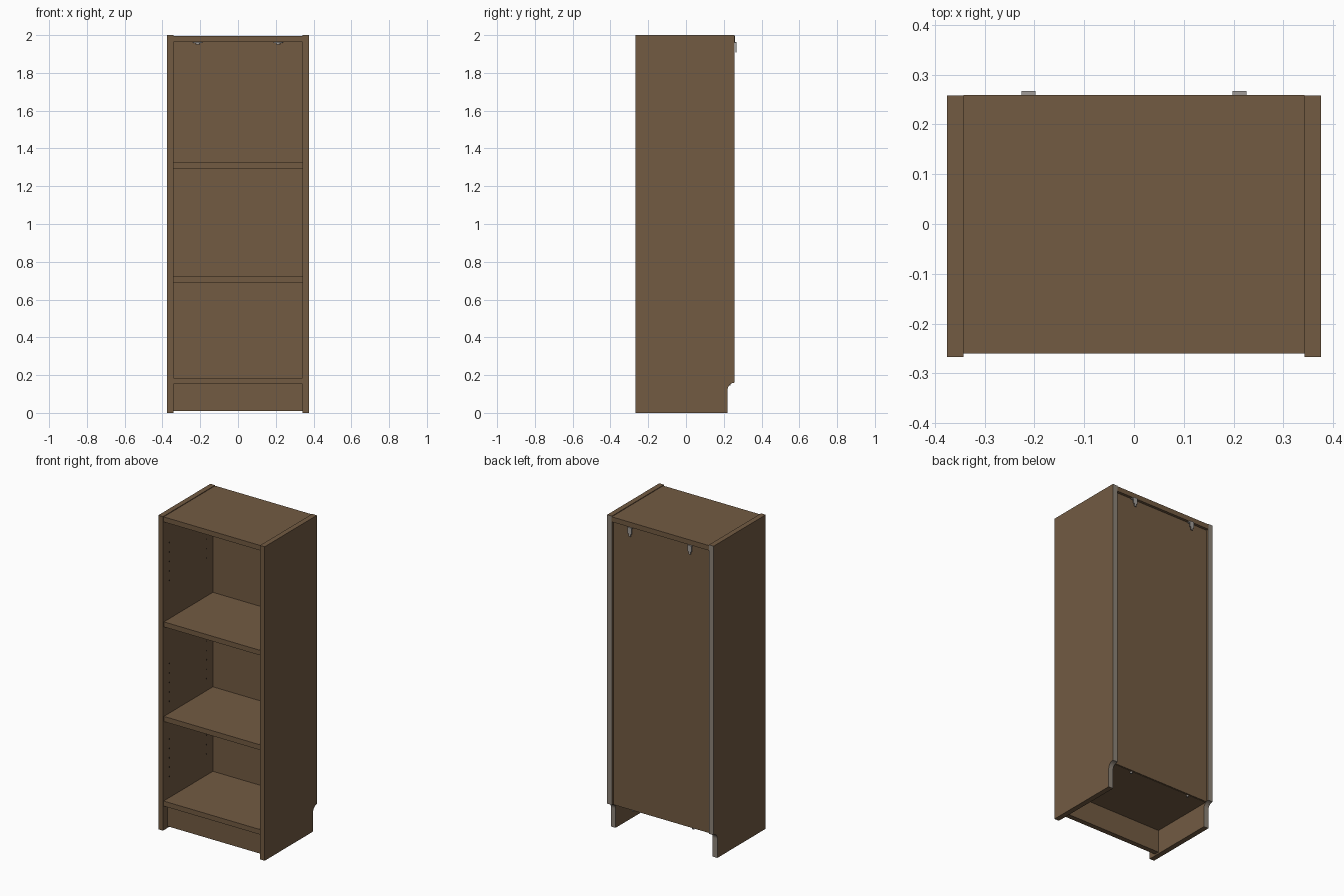
import bpy, bmesh, math
from mathutils import Matrix

cube = bpy.data.objects.get("Cube")
if cube:
    bpy.data.objects.remove(cube, do_unlink=True)


def material(name, rgb):
    m = bpy.data.materials.new(name)
    m.use_nodes = True
    m.diffuse_color = (*rgb, 1)
    m.node_tree.nodes["Principled BSDF"].inputs["Base Color"].default_value = (*rgb, 1)
    return m


BROWN = material("brown wood", (0.17, 0.104, 0.055))
RAW = material("raw board edge", (0.27, 0.23, 0.19))
METAL = material("grey metal", (0.36, 0.34, 0.32))
HOLE = material("dark hole", (0.04, 0.025, 0.015))


def finish(name, bm, *mats):
    bmesh.ops.recalc_face_normals(bm, faces=bm.faces)
    mesh = bpy.data.meshes.new(name)
    bm.to_mesh(mesh)
    bm.free()
    for m in mats:
        mesh.materials.append(m)
    obj = bpy.data.objects.new(name, mesh)
    bpy.context.collection.objects.link(obj)
    return obj


def add_box(bm, x0, x1, y0, y1, z0, z1):
    mat = Matrix.Translation(((x0 + x1) / 2, (y0 + y1) / 2, (z0 + z1) / 2))
    bmesh.ops.create_cube(bm, size=1, matrix=mat @ Matrix.Diagonal((x1 - x0, y1 - y0, z1 - z0, 1)))


def box(name, x0, x1, y0, y1, z0, z1, mat=BROWN):
    bm = bmesh.new()
    add_box(bm, x0, x1, y0, y1, z0, z1)
    return finish(name, bm, mat)


def add_disc(bm, loc, radius, depth, axis, sides=12):
    rot = Matrix.Rotation(math.pi / 2, 4, "Y") if axis == "X" else Matrix()
    bmesh.ops.create_cone(bm, cap_ends=True, segments=sides, radius1=radius, radius2=radius,
                          depth=depth, matrix=Matrix.Translation(loc) @ rot)


INNER, OUTER = 0.342, 0.375
FRONT, BACK = -0.267, 0.258
LEG, ARC_Z, R = 0.22, 0.122, 0.038

# Side panels with a rounded skirting notch and raw rear edges
profile = [(FRONT, 0), (LEG, 0)]
for i in range(9):
    a = math.pi - i * math.pi / 16
    profile.append((BACK + R * math.cos(a), ARC_Z + R * math.sin(a)))
profile += [(BACK, 2), (FRONT, 2)]
for side, label in ((1, "left"), (-1, "right")):
    bm = bmesh.new()
    face = bm.faces.new([bm.verts.new((side * INNER, y, z)) for y, z in profile])
    ext = bmesh.ops.extrude_face_region(bm, geom=[face])
    for v in ext["geom"]:
        if isinstance(v, bmesh.types.BMVert):
            v.co.x = side * OUTER
    bmesh.ops.recalc_face_normals(bm, faces=bm.faces)
    for f in bm.faces:
        if abs(f.normal.x) < 0.5 and f.calc_center_median().y > 0.1:
            f.material_index = 1
    finish(label + "_side_panel", bm, BROWN, RAW)

    # Shelf pin holes on the inner face
    bm = bmesh.new()
    for start, count in ((0.32, 5), (0.8, 5), (1.57, 5)):
        for i in range(count):
            for y in (-0.2, 0.17):
                add_disc(bm, (side * INNER, y, start + i * 0.06), 0.005, 0.002, "X", 8)
    finish(label + "_pin_holes", bm, HOLE)

# Horizontal boards, plinth and back
box("top_board", -INNER, INNER, -0.26, 0.259, 1.964, 1.996)
box("upper_shelf", -INNER, INNER, -0.257, 0.236, 1.294, 1.326)
box("lower_shelf", -INNER, INNER, -0.257, 0.236, 0.691, 0.724)
box("bottom_shelf", -INNER, INNER, -0.26, 0.236, 0.154, 0.186)
box("plinth", -INNER, INNER, -0.22, -0.188, 0.01, 0.154)
box("back_panel", -INNER, INNER, 0.236, 0.242, 0.156, 1.964)

# Wall brackets under the top and screws under the bottom shelf
for side, label in ((1, "left"), (-1, "right")):
    x = side * 0.212
    bm = bmesh.new()
    add_box(bm, x - 0.014, x + 0.014, 0.205, 0.267, 1.959, 1.964)
    add_box(bm, x - 0.014, x + 0.014, 0.262, 0.267, 1.925, 1.964)
    add_box(bm, x - 0.008, x + 0.008, 0.262, 0.267, 1.908, 1.925)
    add_disc(bm, (x, 0.205, 1.961), 0.025, 0.006, "Z", 20)
    add_disc(bm, (x, 0.205, 1.955), 0.012, 0.008, "Z")
    finish(label + "_wall_bracket", bm, METAL)
    bm = bmesh.new()
    add_disc(bm, (x, 0.228, 0.15), 0.007, 0.012, "Z")
    finish(label + "_bottom_screw", bm, METAL)
